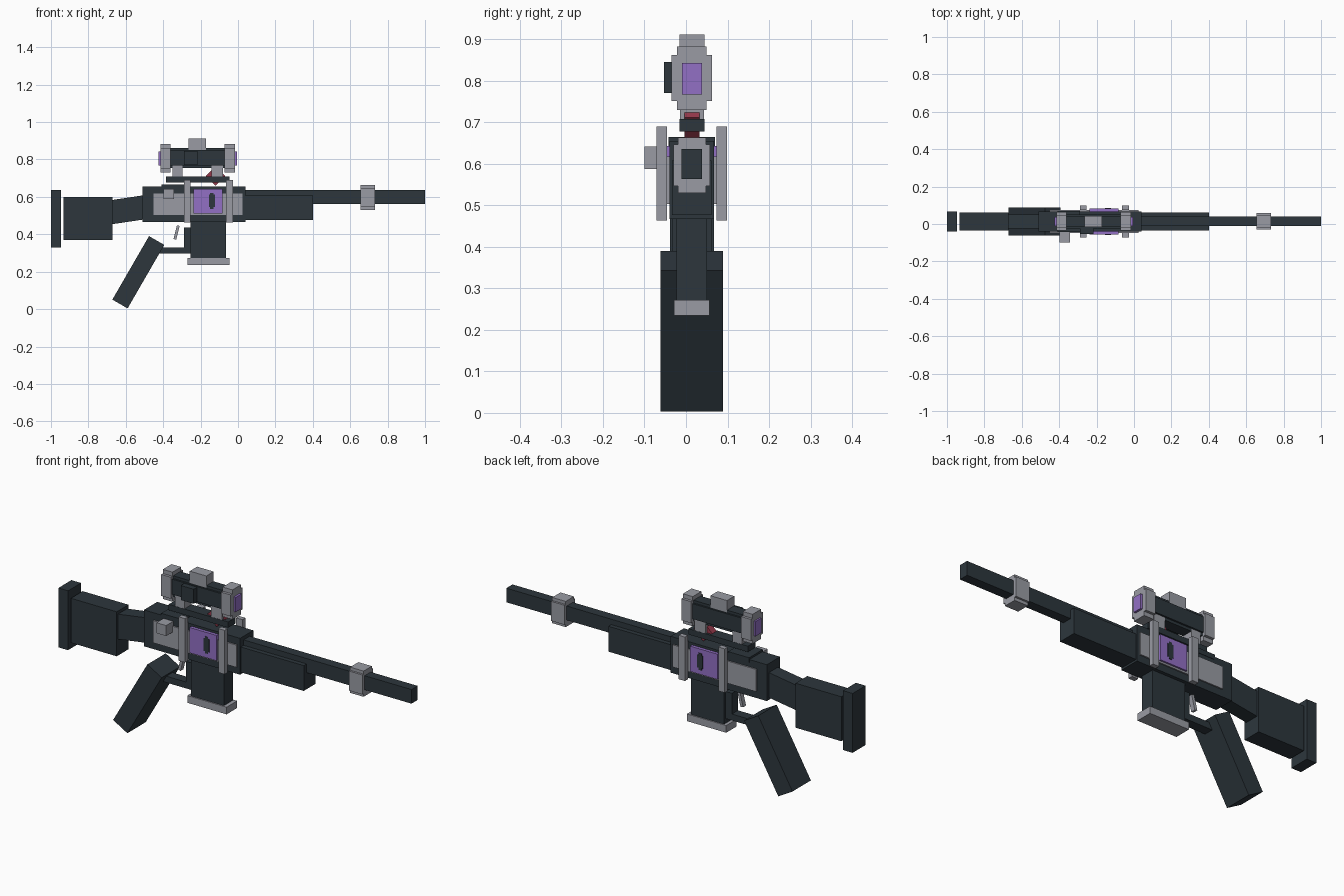
import bpy
import math

old = bpy.data.objects.get("Cube")
if old:
    bpy.data.objects.remove(old, do_unlink=True)

MID = 0.014  # the model's plane of symmetry in y


def make_material(name, rgb):
    mat = bpy.data.materials.new(name)
    mat.use_nodes = True
    mat.diffuse_color = (*rgb, 1)
    mat.node_tree.nodes["Principled BSDF"].inputs["Base Color"].default_value = (*rgb, 1)
    return mat


DARK = make_material("dark slate", (0.026, 0.037, 0.046))
GREY = make_material("light grey", (0.32, 0.33, 0.37))
PURPLE = make_material("purple", (0.29, 0.16, 0.56))
RED = make_material("red", (0.30, 0.04, 0.07))


def block(name, mat, x, y, z, tilt=0):
    """Box from (min, max) ranges, tilted in degrees about its own y axis."""
    centre = [(a + b) / 2 for a, b in (x, y, z)]
    bpy.ops.mesh.primitive_cube_add(size=1, location=centre)
    ob = bpy.context.object
    ob.name = name
    ob.scale = [b - a for a, b in (x, y, z)]
    ob.rotation_euler.y = math.radians(tilt)
    ob.data.materials.append(mat)
    return ob


def centred(name, mat, x, half, z, tilt=0):
    """Box centred on the symmetry plane."""
    return block(name, mat, x, (MID - half, MID + half), z, tilt)


def stepped(name, mat, x, half, z, step):
    """Two crossed boxes giving a notched-corner section."""
    centred(name + "_wide", mat, x, half, (z[0] + step, z[1] - step))
    centred(name + "_tall", mat, x, half - step * 0.65, z)


# Stock
centred("butt_plate", DARK, (-1.0, -0.945), 0.053, (0.33, 0.637))
centred("stock", DARK, (-0.932, -0.67), 0.048, (0.37, 0.60))
centred("stock_neck", DARK, (-0.69, -0.49), 0.037, (0.467, 0.595), -8.5)

# Receiver and barrel
centred("receiver", DARK, (-0.51, 0.04), 0.054, (0.467, 0.655))
centred("receiver_cap", DARK, (-0.41, -0.29), 0.056, (0.64, 0.665))
centred("handguard", DARK, (0.03, 0.40), 0.048, (0.477, 0.608))
centred("barrel", DARK, (0.03, 1.0), 0.025, (0.563, 0.636))
stepped("barrel_ring", GREY, (0.655, 0.732), 0.044, (0.53, 0.663), 0.016)

# Side panels, window and its inset slot show on both sides
centred("side_panel", GREY, (-0.453, 0.024), 0.061, (0.503, 0.618))
centred("window", PURPLE, (-0.238, -0.083), 0.070, (0.512, 0.643))
centred("window_slot_tall", DARK, (-0.149, -0.131), 0.0725, (0.535, 0.622))
centred("window_slot_wide", DARK, (-0.156, -0.124), 0.0722, (0.545, 0.612))

# Vertical bands on either side
for side, label in ((-1, "right"), (1, "left")):
    y = sorted((MID + side * 0.060, MID + side * 0.085))
    for place, x in (("rear", -0.272), ("front", -0.045)):
        block(f"{label}_{place}_band", GREY, (x - 0.018, x + 0.018), y, (0.463, 0.69))
block("bolt_knob", GREY, (-0.397, -0.341), (-0.10, -0.03), (0.588, 0.642))

# Magazine, trigger and grip
centred("magazine", DARK, (-0.253, -0.065), 0.037, (0.26, 0.48))
centred("magazine_base", GREY, (-0.27, -0.045), 0.043, (0.235, 0.272))
centred("guard_post", DARK, (-0.29, -0.25), 0.025, (0.297, 0.437))
centred("trigger_guard", DARK, (-0.44, -0.265), 0.025, (0.297, 0.33))
centred("trigger", GREY, (-0.336, -0.321), 0.012, (0.372, 0.448), 14)
centred("grip", DARK, (-0.58, -0.486), 0.075, (0.001, 0.393), 30)

# Scope mount
centred("rail", DARK, (-0.385, -0.045), 0.030, (0.678, 0.708))
centred("red_catch", RED, (-0.157, -0.083), 0.018, (0.674, 0.748), 45)
centred("rear_mount", GREY, (-0.35, -0.296), 0.029, (0.706, 0.78))
centred("front_mount", GREY, (-0.143, -0.08), 0.029, (0.706, 0.78))

# Scope
stepped("scope_tube", DARK, (-0.38, -0.05), 0.038, (0.755, 0.862), 0.014)
stepped("rear_ring", GREY, (-0.415, -0.36), 0.049, (0.73, 0.883), 0.021)
stepped("front_ring", GREY, (-0.073, -0.017), 0.049, (0.73, 0.883), 0.021)
centred("lenses", PURPLE, (-0.424, -0.006), 0.024, (0.767, 0.843))
centred("top_turret", GREY, (-0.265, -0.17), 0.030, (0.85, 0.912))
block("side_turret", DARK, (-0.29, -0.217), (-0.053, 0.0), (0.77, 0.845))
